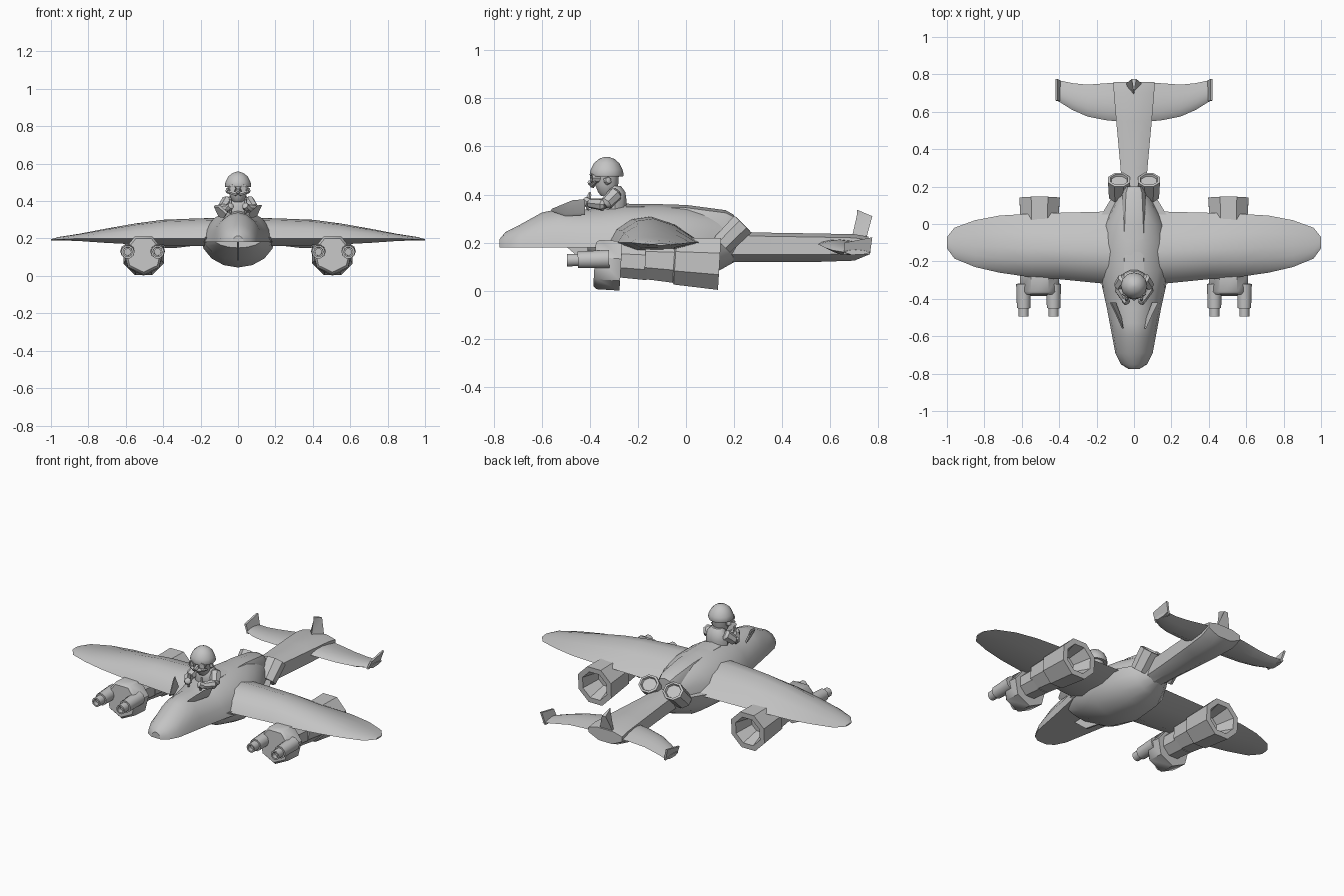
import bpy, bmesh, math
from mathutils import Vector

cube = bpy.data.objects.get("Cube")
if cube:
    bpy.data.objects.remove(cube, do_unlink=True)

GREY = (0.55, 0.55, 0.55, 1)
grey = bpy.data.materials.new("plain grey")
grey.use_nodes = True
grey.diffuse_color = GREY
grey.node_tree.nodes["Principled BSDF"].inputs["Base Color"].default_value = GREY


def loft(name, rings, angle=32):
    """Skin a list of equal closed rings and cap both ends."""
    bm = bmesh.new()
    vr = [[bm.verts.new(p) for p in ring] for ring in rings]
    n = len(vr[0])
    for a, b in zip(vr, vr[1:]):
        for i in range(n):
            j = (i + 1) % n
            bm.faces.new((a[i], a[j], b[j], b[i]))
    bm.faces.new(vr[0])
    bm.faces.new(vr[-1])
    bmesh.ops.recalc_face_normals(bm, faces=bm.faces)
    me = bpy.data.meshes.new(name)
    bm.to_mesh(me)
    bm.free()
    me.materials.append(grey)
    ob = bpy.data.objects.new(name, me)
    bpy.context.collection.objects.link(ob)
    bpy.ops.object.select_all(action='DESELECT')
    ob.select_set(True)
    bpy.context.view_layer.objects.active = ob
    bpy.ops.object.shade_smooth_by_angle(angle=math.radians(angle))
    return ob


def dome(name, rows, power=1.0, n=8):
    """Half-round hull along y; rows are (y, half width, flat z, crown z)."""
    rings = []
    for y, w, flat, crown in rows:
        ring = []
        for i in range(n + 1):
            t = math.pi * i / n
            c = math.cos(t)
            x = math.copysign(abs(c) ** power, c) * w
            ring.append((x, y, flat + (crown - flat) * math.sin(t)))
        rings.append(ring)
    return loft(name, rings)


def tube(name, start, axis, rows, n=8, turn=0.0, squash=1.0):
    """Turned shape along an axis; rows are (distance, radius)."""
    start, axis = Vector(start), Vector(axis).normalized()
    side = Vector((1, 0, 0)) if abs(axis.x) < 0.9 else Vector((0, 1, 0))
    up = axis.cross(side).normalized()
    side = up.cross(axis)
    rings = []
    for d, r in rows:
        ring = []
        for i in range(n):
            t = 2 * math.pi * i / n + turn
            ring.append(start + axis * d + side * (r * math.cos(t))
                        + up * (r * squash * math.sin(t)))
        rings.append(ring)
    return loft(name, rings, 40)


def limb(name, a, b, r0, r1, n=7):
    d = Vector(b) - Vector(a)
    L = d.length
    return tube(name, a, d, [(0, r0 * .6), (L * .15, r0), (L * .85, r1), (L, r1 * .5)], n)


def wing(name, s, rows):
    """Aerofoil loft along x; rows are (x, front, back, edge z, top z, bottom z)."""
    foil = [(0, 0), (.08, .5), (.25, .9), (.45, 1), (.7, .7), (1, 0), (.7, -.8), (.25, -.9)]
    rings = []
    for x, f, b, mid, top, bot in rows:
        rings.append([(s * x, f + (b - f) * c,
                       mid + (h * (top - mid) if h > 0 else -h * (bot - mid)))
                      for c, h in foil])
    return loft(name, rings)


def plate(name, pts, offset):
    o = Vector(offset)
    return loft(name, [[Vector(p) - o for p in pts], [Vector(p) + o for p in pts]])


# Hull
dome("upper_fuselage", [
    (-.775, .03, .18, .215), (-.75, .07, .18, .245), (-.69, .1, .18, .275),
    (-.6, .117, .18, .325), (-.53, .13, .18, .34), (-.45, .145, .18, .335),
    (-.36, .165, .18, .345), (-.25, .19, .18, .36), (-.1, .185, .18, .36),
    (0, .16, .19, .35), (.1, .11, .2, .33), (.2, .06, .2, .28)], 1.1)
dome("spine", [(-.25, .08, .28, .362), (0, .075, .27, .357),
               (.165, .065, .25, .335), (.2, .05, .25, .315)], .6, 6)
dome("belly", [(-.41, .13, .2, .15), (-.3, .185, .21, .085), (-.15, .2, .21, .045),
               (.04, .18, .21, .05), (.14, .12, .21, .085), (.22, .06, .21, .13)])
plate("belly_keel", [(0, -.5, .185), (0, -.4, .1), (0, -.28, .08), (0, -.28, .185)], (.005, 0, 0))

# Tail boom and fin
loft("tail_boom", [[(-w, y, b + .03), (-w, y, t - .015), (-w * .5, y, t), (w * .5, y, t),
                    (w, y, t - .015), (w, y, b + .03), (w * .4, y, b), (-w * .4, y, b)]
                   for y, w, b, t in [(.12, .06, .12, .25), (.3, .072, .12, .242),
                                      (.55, .095, .12, .238), (.7, .108, .125, .235),
                                      (.76, .11, .15, .225)]])
loft("tail_fin", [[(-w, b, z), (0, f, z), (w, b, z)]
                  for z, f, b, w in [(.2, .685, .745, .05), (.31, .71, .775, .012),
                                     (.335, .712, .716, .003)]])

for s, side in ((1, "left"), (-1, "right")):
    # Main wing
    wing(side + "_wing", s, [
        (.05, -.33, .07, .2, .31, .15), (.2, -.315, .065, .2, .308, .155),
        (.4, -.295, .06, .2, .3, .16), (.55, -.285, .055, .2, .28, .165),
        (.72, -.26, .045, .2, .25, .175), (.85, -.23, .02, .2, .225, .185),
        (.96, -.185, -.02, .195, .208, .19), (1, -.13, -.07, .192, .196, .188)])
    # Tailplane with upturned tip
    wing(side + "_tailplane", s, [
        (.05, .545, .76, .195, .215, .17), (.15, .555, .752, .19, .21, .165),
        (.25, .575, .745, .18, .198, .157), (.33, .61, .753, .168, .185, .148),
        (.41, .66, .77, .16, .17, .148)])
    plate(side + "_tail_tip", [(s * .395, .655, .15), (s * .395, .765, .15),
                               (s * .415, .775, .222), (s * .415, .66, .2)], (.006, 0, 0))

    # Engine pod under the wing, with a hollow exhaust
    x = s * .505
    fall = (0, 1, -.06)
    tube(side + "_engine_front", (x, -.38, .115), fall,
         [(0, .095), (.015, .108), (.11, .108)], 7, math.pi / 2)
    tube(side + "_engine_body", (x, -.28, .125), fall, [(0, .075), (.12, .08)], 8, math.pi / 8)
    tube(side + "_engine_exhaust", (x, -.17, .13), fall,
         [(0, .088), (.12, .097), (.125, .105), (.31, .117), (.31, .085), (.2, .055)],
         8, math.pi / 8)
    # Twin guns beside each engine front
    for k, gx in (("outer", .59), ("inner", .43)):
        tube(f"{side}_{k}_gun", (s * gx, -.32, .132), (0, -1, -.03),
             [(0, .04), (.13, .036), (.13, .027), (.175, .027), (.175, .018), (.15, .018)], 10)

    # Angled rear booster
    tube(side + "_booster", (s * .08, .15, .19), (0, 1, 1),
         [(0, .058), (.122, .064), (.124, .05), (.112, .045)], 8, math.pi / 8, .85)

    # Cockpit wind flap
    plate(side + "_cockpit_flap", [(s * .06, -.56, .335), (s * .1, -.47, .372),
                                   (s * .125, -.42, .375), (s * .1, -.42, .32),
                                   (s * .07, -.5, .315)], (.004, 0, .005))

    # Pilot limbs, grip and face details
    limb(side + "_upper_arm", (s * .05, -.285, .41), (s * .088, -.34, .355), .032, .028)
    limb(side + "_forearm", (s * .088, -.335, .357), (s * .045, -.41, .365), .026, .02)
    limb(side + "_hand", (s * .05, -.4, .362), (s * .035, -.425, .378), .022, .018)
    limb(side + "_grip", (s * .04, -.41, .335), (s * .04, -.4, .41), .009, .009, 6)
    tube(side + "_goggle", (s * .024, -.36, .468), (s * .25, -1, 0),
         [(0, .02), (.035, .02), (.035, .014), (.03, .014)], 8)
    limb(side + "_moustache", (s * .004, -.392, .437), (s * .062, -.375, .452), .013, .007, 6)
    limb(side + "_ear", (s * .045, -.33, .455), (s * .062, -.32, .46), .018, .014, 6)

# Pilot body, head and helmet
tube("pilot_torso", (0, -.295, .31), (0, 0, 1),
     [(0, .062), (.06, .068), (.1, .06), (.125, .035)], 10, 0, .75)
tube("pilot_head", (0, -.33, .395), (0, 0, 1),
     [(0, .024), (.015, .036), (.045, .048), (.1, .052)], 10, 0, 1.05)
limb("pilot_nose", (0, -.37, .455), (0, -.408, .446), .014, .012, 6)
tube("pilot_helmet", (0, -.33, .475), (0, 0, 1),
     [(0, .068), (.008, .071), (.03, .066), (.055, .053), (.073, .033), (.082, .008)], 12)
